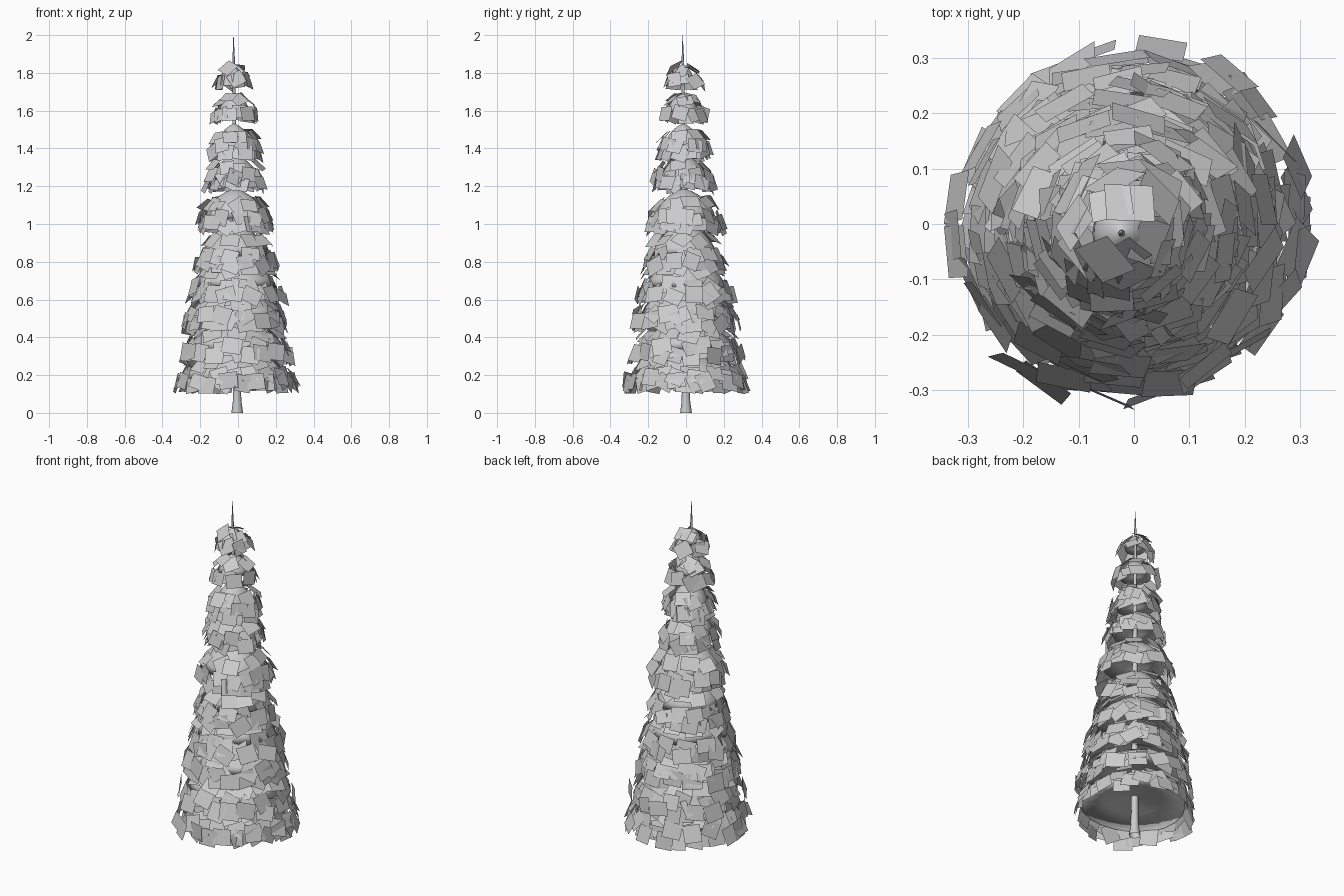
import bpy, bmesh, math, random
from mathutils import Vector, Matrix

if "Cube" in bpy.data.objects:
    bpy.data.objects.remove(bpy.data.objects["Cube"])
random.seed(11)

def axis(z):
    # slight lean of the trunk
    return Vector((-0.004 - 0.010 * z, -0.009 * z, 0))

def lathe(name, profile, sides, wobble=0.0):
    bm = bmesh.new()
    rings = []
    ph = random.uniform(0, 6.28)
    for r, z in profile:
        ring = []
        for i in range(sides):
            a = math.tau * i / sides
            rr = r * (1 + wobble * math.sin(3 * a + ph))
            ring.append(bm.verts.new(axis(z) + Vector((rr * math.cos(a), rr * math.sin(a), z))))
        rings.append(ring)
    for lo, hi in zip(rings, rings[1:]):
        for i in range(sides):
            j = (i + 1) % sides
            bm.faces.new((lo[i], lo[j], hi[j], hi[i]))
    for f in bm.faces:
        f.smooth = True
    me = bpy.data.meshes.new(name)
    bm.to_mesh(me)
    bm.free()
    ob = bpy.data.objects.new(name, me)
    bpy.context.collection.objects.link(ob)
    return ob

# trunk
lathe("trunk", [(0.031, 0), (0.023, 0.06), (0.020, 0.14), (0.015, 1.0),
                (0.009, 1.6), (0.006, 1.88), (0.0008, 2.0)], 8)

# tiers: bottom z, apex z, rim radius
tiers = [(0.10, 0.33, 0.312), (0.25, 0.50, 0.290), (0.42, 0.66, 0.274),
         (0.57, 0.84, 0.244), (0.735, 1.01, 0.206), (0.94, 1.19, 0.198),
         (1.16, 1.37, 0.158), (1.33, 1.535, 0.134), (1.535, 1.695, 0.117),
         (1.715, 1.85, 0.090)]

# skirt profile shared by all tiers: shallow underside, then dome
# (radius fraction, height fraction)
shape = [(0.06, 0.38), (0.55, 0.24), (1.0, 0.0), (0.92, 0.26), (0.76, 0.52),
         (0.52, 0.76), (0.26, 0.92), (0.06, 1.0)]

def add_card(bm, centre, ang, pitch, w, h):
    spin = random.gauss(0, 0.25)
    m = (Matrix.Translation(centre) @ Matrix.Rotation(ang + random.gauss(0, 0.14), 4, 'Z')
         @ Matrix.Rotation(-pitch, 4, 'Y') @ Matrix.Rotation(spin, 4, 'X'))
    vs = [bm.verts.new(m @ Vector((0, y * w / 2, z * h / 2)))
          for y, z in ((-1, -1), (1, -1), (1, 1), (-1, 1))]
    bm.faces.new(vs)

leaves = bmesh.new()
for n, (zb, zt, R) in enumerate(tiers):
    h = zt - zb
    # smooth skirt, its rim raised above the hanging leaves
    z0 = zb + 0.36 * h
    lathe(f"skirt_{n + 1}", [(f * (R - 0.035), z0 + g * (zt - 0.005 - z0)) for f, g in shape], 20, 0.03)
    # rows of leaf cards: radius, centre height, pitch back from vertical, density
    k = min(1.0, 0.72 + R)
    size = 0.096 * k
    low = zb + size * 0.5
    rows = [(R - 0.010, low + 0.008, 0.28, 1.5),
            (R * 0.92 - 0.005, low + 0.05 * k, 0.42, 1.3),
            (R * 0.76, min(zb + h * 0.66, zt - 0.05), 0.75, 0.9)]
    if n >= 8:
        rows = [(R - 0.010, low + 0.005, 0.36, 1.5), (R * 0.58, zt - 0.038, 0.9, 1.3)]
    for r, z, pitch, density in rows:
        count = max(4, round(math.tau * r / size * density))
        off = random.random()
        jit = 0.010 + 0.05 * R
        for i in range(count):
            a = math.tau * (i + off + random.uniform(-0.4, 0.4)) / count
            rr = r + random.uniform(-jit * 0.8, jit)
            zz = z + random.uniform(-0.012, 0.018)
            c = axis(zz) + Vector((rr * math.cos(a), rr * math.sin(a), zz))
            add_card(leaves, c, a, pitch + random.gauss(0, 0.11),
                     size * random.uniform(0.9, 1.15), size * random.uniform(0.8, 1.05))

# leaf cards
me = bpy.data.meshes.new("leaf_cards")
leaves.to_mesh(me)
leaves.free()
bpy.context.collection.objects.link(bpy.data.objects.new("leaf_cards", me))
